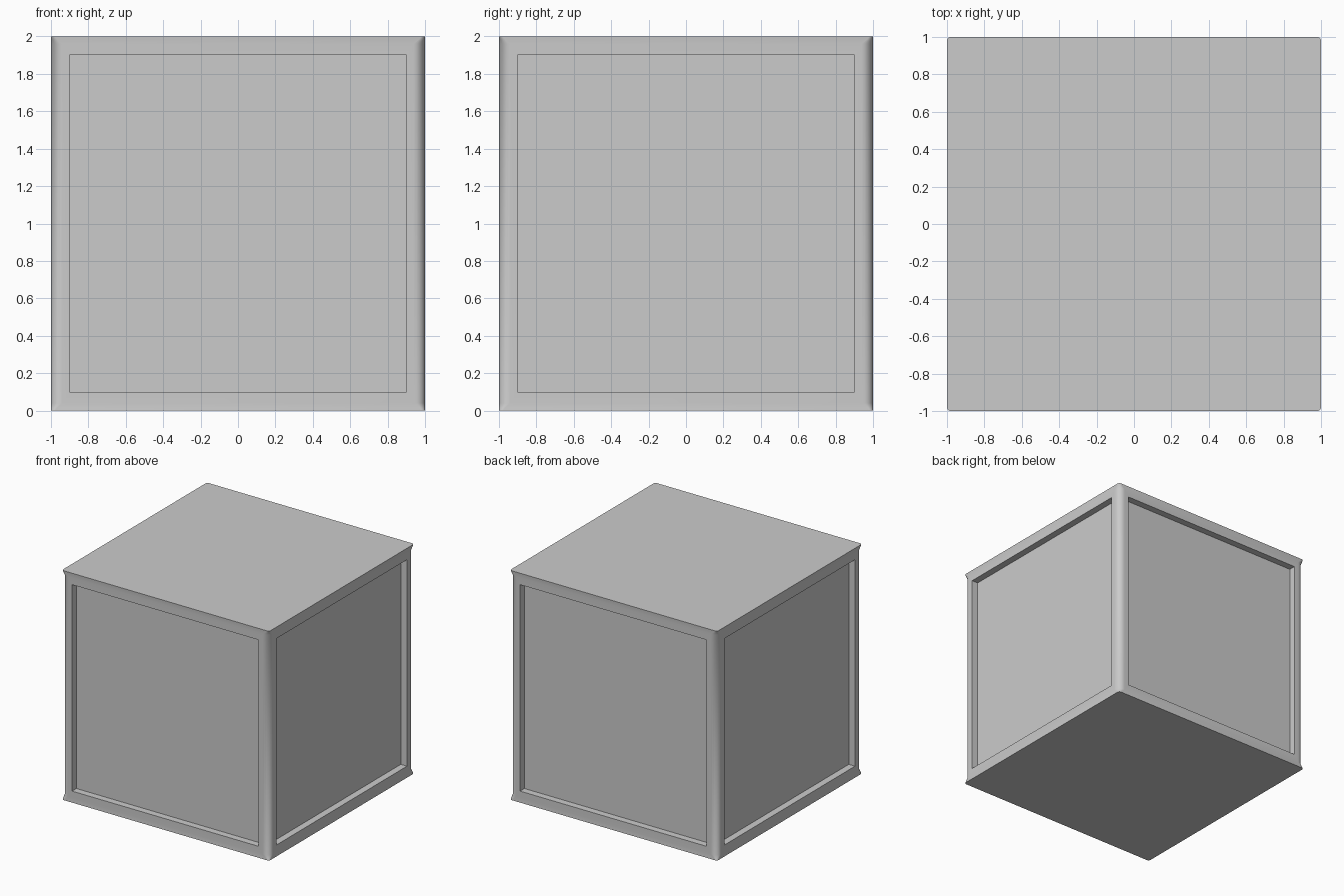
import bpy, bmesh, math

if "Cube" in bpy.data.objects:
    bpy.data.objects.remove(bpy.data.objects["Cube"])

SEG = 6          # segments per rounded upright edge
DEPTH = 0.06     # panel recess depth
# (height, corner radius): upright edges flare to tighter corners at top and bottom
LEVELS = [(0.0, 0.02), (0.015, 0.032), (0.04, 0.06),
          (1.96, 0.06), (1.985, 0.032), (2.0, 0.02)]


def ring(bm, z, r):
    verts = []
    for q in range(4):
        mid = math.radians(45 + 90 * q)
        cx = math.copysign(1 - r, math.cos(mid))
        cy = math.copysign(1 - r, math.sin(mid))
        for i in range(SEG + 1):
            a = math.radians(90 * q + 90 * i / SEG)
            verts.append(bm.verts.new((cx + r * math.cos(a), cy + r * math.sin(a), z)))
    return verts


# Crate body: stacked rounded-square rings
bm = bmesh.new()
rings = [ring(bm, z, r) for z, r in LEVELS]
n = len(rings[0])
panels = []
for k in range(len(rings) - 1):
    lo, hi = rings[k], rings[k + 1]
    for i in range(n):
        j = (i + 1) % n
        f = bm.faces.new((lo[i], lo[j], hi[j], hi[i]))
        if k == 2 and i % (SEG + 1) == SEG:
            panels.append(f)
bm.faces.new(rings[-1])
bm.faces.new(rings[0][::-1])
bm.normal_update()

# Recessed panels on the four sides
bmesh.ops.inset_individual(bm, faces=panels, thickness=0.04, depth=0, use_even_offset=True)
for f in panels:
    for v in f.verts:
        v.co.z = 0.1 if v.co.z < 1 else 1.9
bm.normal_update()
for f in panels:
    normal = f.normal.copy()
    new = bmesh.ops.extrude_discrete_faces(bm, faces=[f])["faces"][0]
    old = list(new.verts)
    bmesh.ops.translate(bm, verts=old, vec=-normal * DEPTH)
    # walls between the frame opening and the sunken panel
    rim = [v for v in bm.verts if v not in old and
           any((v.co - (o.co + normal * DEPTH)).length < 1e-5 for o in old)]
    if not any(e.other_vert(o) in rim for o in old for e in o.link_edges):
        order = [min(rim, key=lambda v: (v.co - o.co).length) for o in old]
        for i in range(4):
            j = (i + 1) % 4
            bm.faces.new((order[i], order[j], old[j], old[i]))
bmesh.ops.recalc_face_normals(bm, faces=bm.faces[:])

mesh = bpy.data.meshes.new("crate")
bm.to_mesh(mesh)
bm.free()
crate = bpy.data.objects.new("crate", mesh)
bpy.context.collection.objects.link(crate)
bpy.context.view_layer.objects.active = crate
crate.select_set(True)
bpy.ops.object.shade_smooth_by_angle(angle=math.radians(30))
